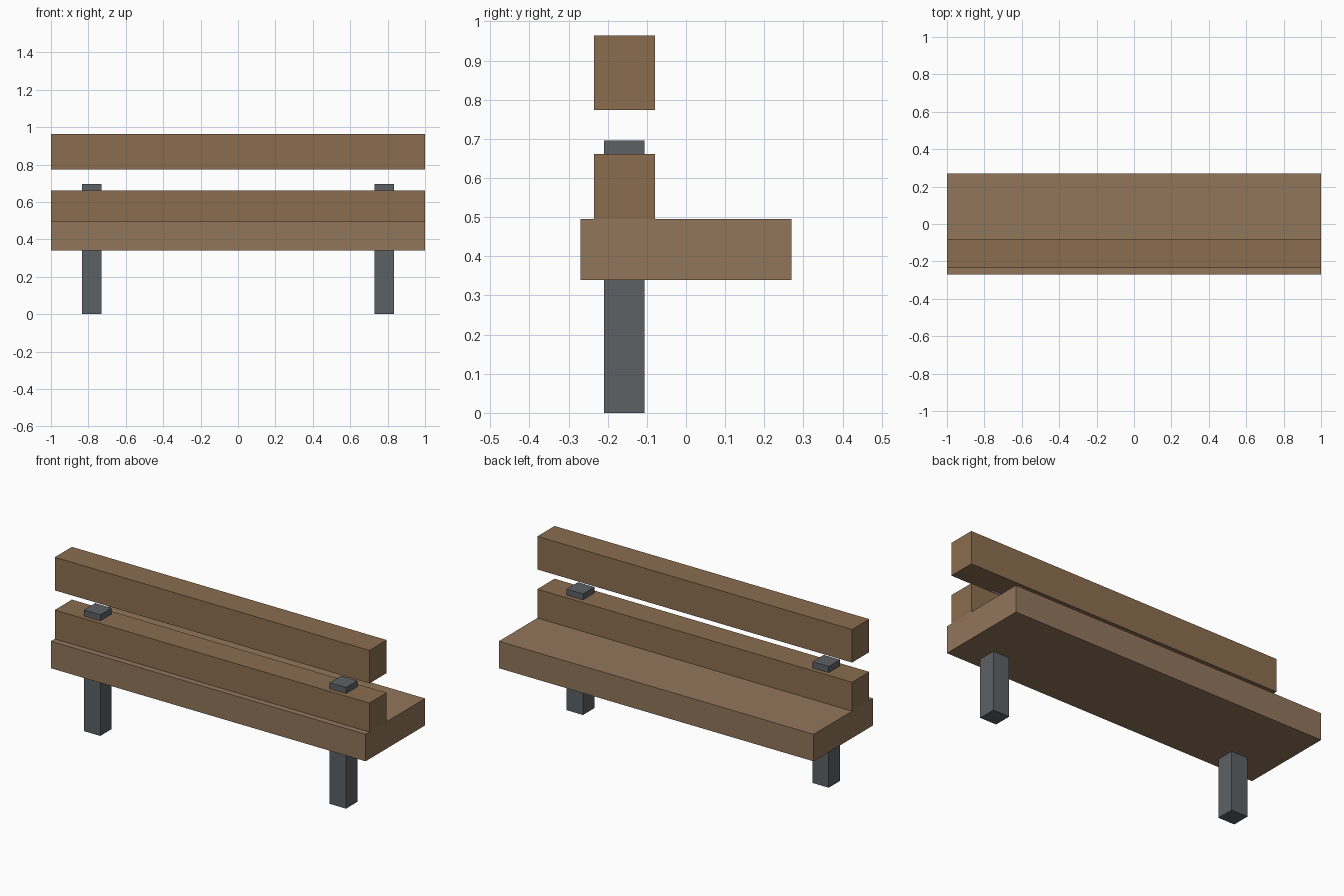
import bpy

if "Cube" in bpy.data.objects:
    bpy.data.objects.remove(bpy.data.objects["Cube"])


def material(name, rgb):
    mat = bpy.data.materials.new(name)
    mat.diffuse_color = (*rgb, 1.0)
    mat.use_nodes = True
    mat.node_tree.nodes["Principled BSDF"].inputs["Base Color"].default_value = mat.diffuse_color
    return mat


def box(name, x, y, z, mat):
    """Box from (min, max) ranges on each axis."""
    bpy.ops.mesh.primitive_cube_add(size=1)
    ob = bpy.context.object
    ob.name = name
    for v in ob.data.vertices:
        v.co = [lo if c < 0 else hi for c, (lo, hi) in zip(v.co, (x, y, z))]
    ob.data.materials.append(mat)
    return ob


seat_wood = material("seat_wood", (0.29, 0.18, 0.105))
back_wood = material("back_wood", (0.26, 0.155, 0.08))
metal = material("metal", (0.11, 0.12, 0.13))

# Thick seat plank
box("seat", (-1, 1), (-0.27, 0.27), (0.34, 0.495), seat_wood)

# Two backrest planks; the lower one sinks into the seat
for name, z in (("lower_back_plank", 0.471), ("upper_back_plank", 0.774)):
    box(name, (-1, 1), (-0.235, -0.079), (z, z + 0.19), back_wood)

# Posts running through the seat and lower plank
for side, x in (("left", -0.781), ("right", 0.781)):
    box(side + "_post", (x - 0.052, x + 0.052), (-0.209, -0.106), (0, 0.696), metal)
